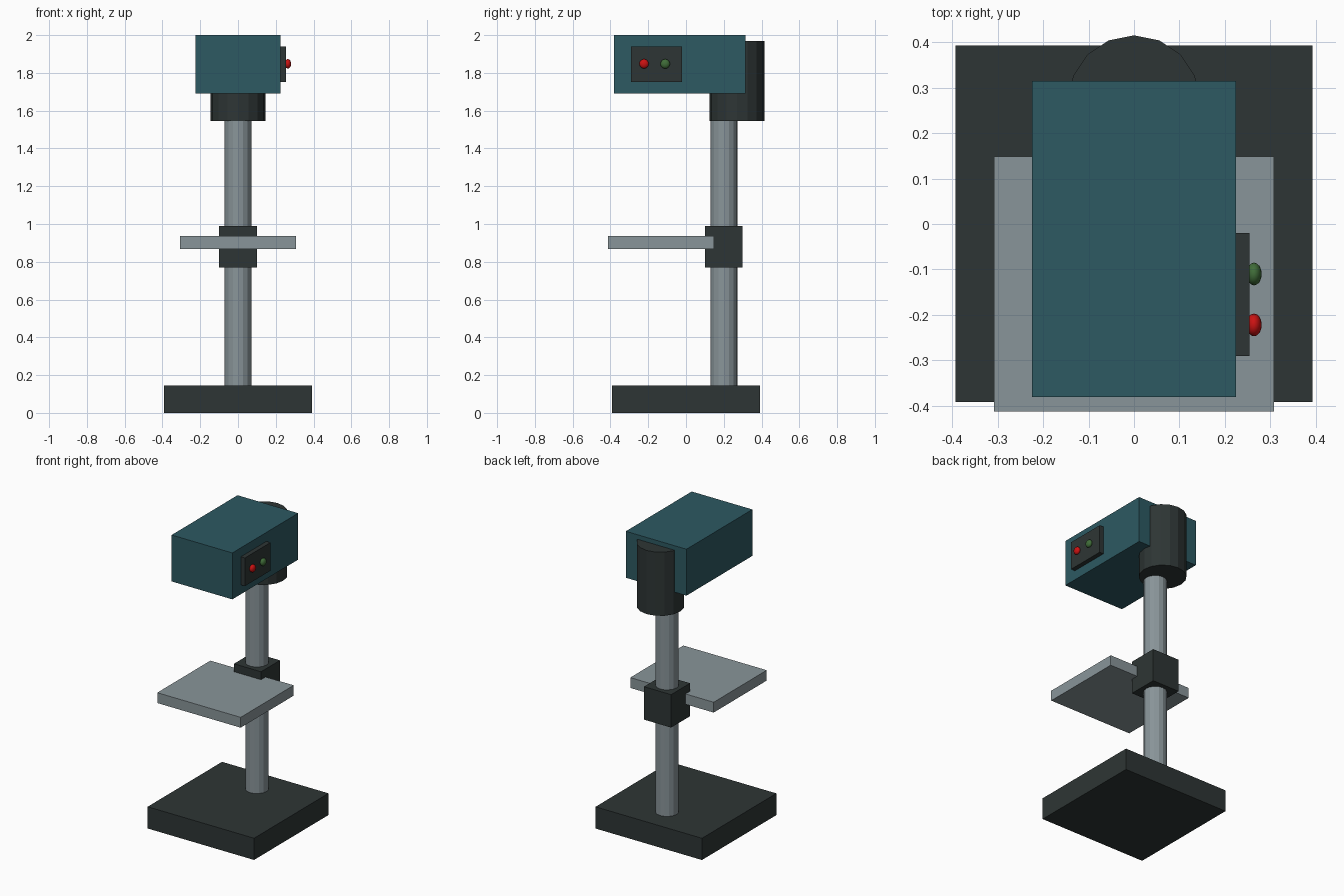
import bpy
import math

if "Cube" in bpy.data.objects:
    bpy.data.objects.remove(bpy.data.objects["Cube"])


def material(name, rgb):
    m = bpy.data.materials.new(name)
    m.diffuse_color = (*rgb, 1)
    m.use_nodes = True
    m.node_tree.nodes["Principled BSDF"].inputs["Base Color"].default_value = m.diffuse_color
    return m


charcoal = material("charcoal", (0.027, 0.036, 0.035))
steel = material("steel grey", (0.25, 0.30, 0.32))
teal = material("teal", (0.026, 0.10, 0.122))
red = material("red", (0.60, 0.006, 0.006))
green = material("green", (0.05, 0.15, 0.04))


def finish(name, mat):
    ob = bpy.context.object
    ob.name = name
    ob.data.materials.append(mat)
    return ob


def box(name, mat, x, y, z):
    """Box from (min, max) ranges."""
    bpy.ops.mesh.primitive_cube_add(size=1, location=[sum(r) / 2 for r in (x, y, z)])
    ob = finish(name, mat)
    ob.scale = [r[1] - r[0] for r in (x, y, z)]
    bpy.ops.object.transform_apply(location=False, rotation=False, scale=True)
    return ob


def cylinder(name, mat, radius, y, z, sides=16):
    bpy.ops.mesh.primitive_cylinder_add(vertices=sides, radius=radius, depth=z[1] - z[0],
                                        location=(0, y, sum(z) / 2))
    return finish(name, mat)


def button(name, mat, y):
    bpy.ops.mesh.primitive_uv_sphere_add(segments=16, ring_count=10, radius=0.025,
                                         location=(0.264, y, 1.848))
    ob = finish(name, mat)
    ob.scale.x = 0.68
    bpy.ops.object.transform_apply(location=False, rotation=False, scale=True)
    bpy.ops.object.shade_smooth()


# Stand
box("base", charcoal, (-0.393, 0.393), (-0.392, 0.393), (0, 0.145))
cylinder("column", steel, 0.0715, 0.2, (0.14, 1.6))

# Work table and its clamp
box("table_clamp", charcoal, (-0.1, 0.1), (0.1, 0.3), (0.77, 0.99))
box("work_table", steel, (-0.308, 0.308), (-0.412, 0.148), (0.868, 0.937))

# Head and motor
box("head", teal, (-0.224, 0.224), (-0.38, 0.315), (1.69, 2.0))
cylinder("motor", charcoal, 0.145, 0.27, (1.545, 1.97))

# Control panel
box("control_panel", charcoal, (0.22, 0.254), (-0.29, -0.02), (1.752, 1.94))
button("stop_button", red, -0.222)
button("start_button", green, -0.11)
